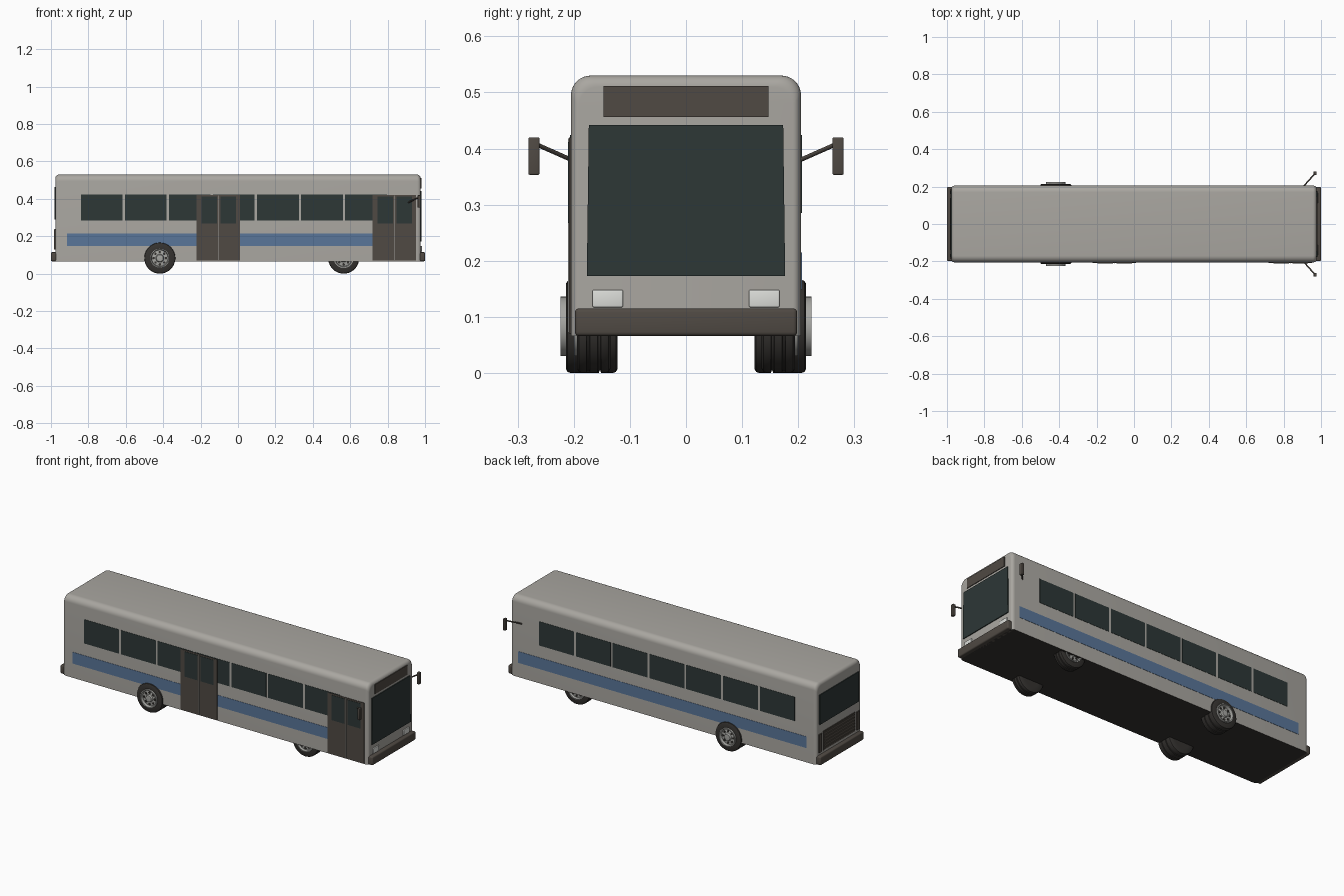
import bpy, bmesh, math
from mathutils import Vector

if "Cube" in bpy.data.objects:
    bpy.data.objects.remove(bpy.data.objects["Cube"])


def material(name, rgb):
    m = bpy.data.materials.new(name)
    m.diffuse_color = (*rgb, 1)
    m.use_nodes = True
    m.node_tree.nodes["Principled BSDF"].inputs["Base Color"].default_value = m.diffuse_color
    return m


PAINT = material("warm_grey_paint", (0.40, 0.385, 0.355))
GLASS = material("dark_glass", (0.026, 0.038, 0.037))
TRIM = material("brown_trim", (0.080, 0.068, 0.057))
BLUE = material("blue_stripe", (0.10, 0.18, 0.32))
RUBBER = material("black_rubber", (0.035, 0.032, 0.029))
METAL = material("wheel_metal", (0.38, 0.38, 0.36))
LAMP = material("lamp_white", (0.72, 0.73, 0.70))


def finish(name, bm, mats, smooth=None):
    bmesh.ops.recalc_face_normals(bm, faces=bm.faces)
    me = bpy.data.meshes.new(name)
    bm.to_mesh(me)
    bm.free()
    ob = bpy.data.objects.new(name, me)
    bpy.context.collection.objects.link(ob)
    for m in mats:
        me.materials.append(m)
    if smooth:
        bpy.ops.object.select_all(action='DESELECT')
        ob.select_set(True)
        bpy.context.view_layer.objects.active = ob
        bpy.ops.object.shade_smooth_by_angle(angle=math.radians(smooth))
    return ob


def box(name, x, y, z, mat, bevel=0.0):
    """Box from (min, max) ranges, optionally with rounded edges."""
    bm = bmesh.new()
    bmesh.ops.create_cube(bm, size=1)
    for v in bm.verts:
        v.co = [(a + b) / 2 + c * (b - a) for (a, b), c in zip((x, y, z), v.co)]
    if bevel:
        bmesh.ops.bevel(bm, geom=bm.edges[:], offset=bevel, segments=3,
                        profile=0.5, affect='EDGES')
    return finish(name, bm, [mat], 35 if bevel else None)


# Body shell: rounded-roof section lofted along x with rounded ends
def section(inset):
    hw, top, r = 0.205 - inset * 0.7, 0.53 - inset, 0.035
    pts = [(-hw, 0.066), (hw, 0.066)]
    for sign, start in ((1, 0), (-1, 90)):
        for i in range(9):
            a = math.radians(start + i * 90 / 8)
            pts.append((sign * (hw - r) + r * math.cos(a), top - r + r * math.sin(a)))
    return pts


bm = bmesh.new()
stations = [(math.sin(a), 1 - math.cos(a)) for a in (math.pi / 2 * i / 6 for i in range(7))]
ends = [(0.957 + 0.02 * s, 0.02 * c) for s, c in stations]
rings = []
for x, inset in [(-x, i) for x, i in reversed(ends)] + ends:
    rings.append([bm.verts.new((x, y, z)) for y, z in section(inset)])
for a, b in zip(rings, rings[1:]):
    for i in range(len(a)):
        j = (i + 1) % len(a)
        bm.faces.new((a[i], a[j], b[j], b[i]))
bm.faces.new(rings[0])
bm.faces.new(rings[-1])
bm.normal_update()
for f in bm.faces:
    if f.calc_center_median().z < 0.07:
        f.material_index = 1
finish("body", bm, [PAINT, RUBBER], 40)

# Side windows and stripes
for s, side in ((-1, "right"), (1, "left")):
    y = sorted((s * 0.2, s * 0.2065))
    for i in range(7):
        x0 = -0.84 + i * 0.2355
        box(f"{side}_window_{i + 1}", (x0, x0 + 0.223), y, (0.285, 0.424), GLASS)
    box(f"{side}_stripe", (-0.915, 0.93), y, (0.149, 0.215), BLUE)

# Two-leaf passenger doors
for name, x0 in (("rear_door", -0.221), ("front_door", 0.72)):
    box(name, (x0, x0 + 0.233), (-0.2085, -0.2), (0.07, 0.42), TRIM)
    for i, px in enumerate((x0 + 0.025, x0 + 0.127)):
        box(f"{name}_pane_{i + 1}", (px, px + 0.083), (-0.210, -0.205), (0.267, 0.412), GLASS)
    box(f"{name}_seam", (x0 + 0.1155, x0 + 0.1195), (-0.210, -0.205), (0.072, 0.418), METAL)

# Windscreen, slightly wider at the bottom
ws = box("windscreen", (0.97, 0.982), (-0.175, 0.175), (0.173, 0.442), GLASS)
for v in ws.data.vertices:
    v.co.y *= 1.01 if v.co.z < 0.3 else 0.99

# Destination sign and headlights
box("destination_sign", (0.972, 0.981), (-0.147, 0.147), (0.456, 0.511), TRIM)
for s in (-1, 1):
    box("headlight", (0.965, 0.983), sorted((s * 0.112, s * 0.167)), (0.117, 0.148), LAMP, 0.003)

# Rear window, engine grille and tail lamps
box("rear_window", (-0.982, -0.97), (-0.178, 0.178), (0.29, 0.462), GLASS)
box("engine_grille", (-0.980, -0.97), (-0.145, 0.145), (0.13, 0.24), TRIM)
for i in range(6):
    z = 0.139 + i * 0.0175
    box("grille_slat", (-0.984, -0.975), (-0.138, 0.138), (z, z + 0.006), TRIM)
for s in (-1, 1):
    box("tail_lamp", (-0.983, -0.97), sorted((s * 0.16, s * 0.186)), (0.13, 0.235), TRIM)

# Bumpers
for name, x in (("front_bumper", (0.955, 1.0)), ("rear_bumper", (-1.0, -0.955))):
    box(name, x, (-0.198, 0.198), (0.066, 0.115), TRIM, 0.007)

# Mirrors on slanted arms
for s in (-1, 1):
    a, b = Vector((0.905, s * 0.2, 0.378)), Vector((0.966, s * 0.268, 0.408))
    bm = bmesh.new()
    bmesh.ops.create_cone(bm, cap_ends=True, segments=10, radius1=0.004,
                          radius2=0.004, depth=(b - a).length)
    bm.transform((b - a).to_track_quat('Z', 'Y').to_matrix().to_4x4())
    bmesh.ops.translate(bm, verts=bm.verts, vec=(a + b) / 2)
    finish("mirror_arm", bm, [TRIM], 40)
    box("mirror", (0.960, 0.976), sorted((s * 0.261, s * 0.281)), (0.353, 0.42), TRIM, 0.003)


# Wheels: (radius, offset) profiles spun about the axle
def revolve(name, profile, x, side, mat, n=40):
    bm = bmesh.new()
    loops = []
    for k in range(n):
        t = 2 * math.pi * k / n
        loops.append([bm.verts.new((x + r * math.cos(t), side * y, 0.083 + r * math.sin(t)))
                      for r, y in profile])
    for k in range(n):
        a, b = loops[k], loops[(k + 1) % n]
        for i in range(len(profile) - 1):
            bm.faces.new((a[i], a[i + 1], b[i + 1], b[i]))
    bmesh.ops.remove_doubles(bm, verts=bm.verts, dist=1e-6)
    finish(name, bm, [mat], 35)


def wheel(label, x, side, y0, y1, lip):
    tyre = [(0.0, y0), (0.05, y0), (0.076, y0), (0.081, y0 + 0.003), (0.083, y0 + 0.008)]
    for g in (0.33, 0.67):  # tread grooves
        m = y0 + (y1 - y0) * g
        tyre += [(0.083, m - 0.003), (0.079, m - 0.002), (0.079, m + 0.002), (0.083, m + 0.003)]
    tyre += [(0.083, y1 - 0.008), (0.081, y1 - 0.003), (0.076, y1), (0.05, y1)]
    revolve(f"{label}_tyre", tyre, x, side, RUBBER)
    rim = [(0.053, y1 - 0.002), (0.053, y1 + lip), (0.047, y1 + lip), (0.043, y1 - 0.004),
           (0.022, y1 - 0.001), (0.018, y1 + lip * 0.8), (0.0, y1 + lip)]
    revolve(f"{label}_rim", rim, x, side, METAL)
    for k in range(8):  # hand holes
        t = 2 * math.pi * k / 8
        bm = bmesh.new()
        bmesh.ops.create_cone(bm, cap_ends=True, segments=10, radius1=0.0065,
                              radius2=0.0065, depth=0.005)
        for v in bm.verts:
            cx, cy, cz = v.co
            v.co = (x + cx + 0.033 * math.cos(t), side * (y1 - 0.002 + cz),
                    0.083 + cy + 0.033 * math.sin(t))
        finish(f"{label}_hand_hole", bm, [RUBBER])


for s in (-1, 1):
    wheel("rear_wheel", -0.418, s, 0.122, 0.214, 0.010)
    wheel("front_wheel", 0.565, s, 0.135, 0.194, 0.006)
